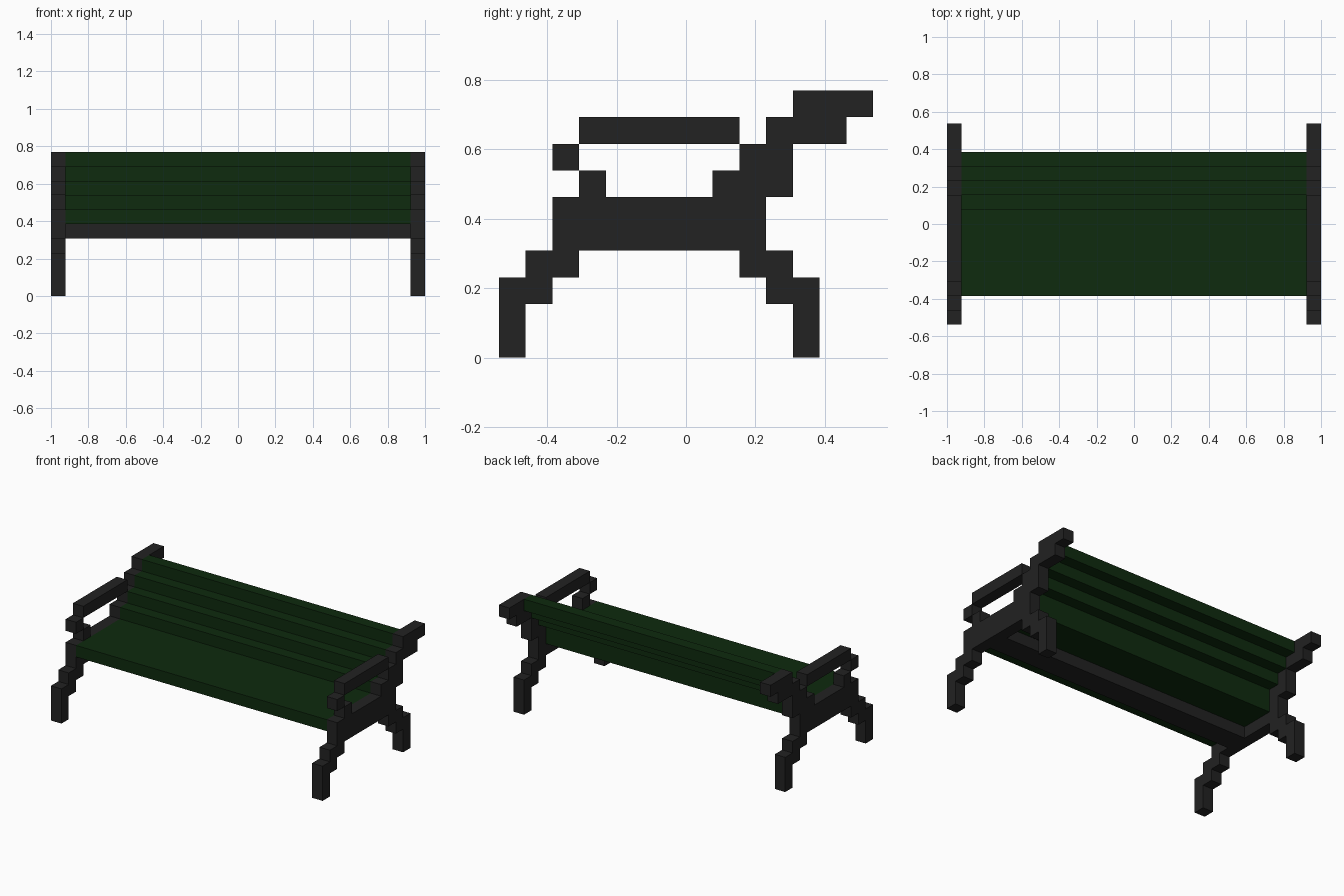
import bpy, bmesh

if "Cube" in bpy.data.objects:
    bpy.data.objects.remove(bpy.data.objects["Cube"])

U = 1 / 13  # the bench is laid out on a block grid, 26 blocks long


def material(name, color):
    m = bpy.data.materials.new(name)
    m.diffuse_color = (*color, 1)
    m.use_nodes = True
    m.node_tree.nodes["Principled BSDF"].inputs["Base Color"].default_value = m.diffuse_color
    return m


iron = material("dark iron", (0.016, 0.016, 0.016))
green = material("dark green paint", (0.0044, 0.0235, 0.0044))


def stepped(name, mat, rows, x0, x1, mirror=False):
    """Extrude a stepped y/z profile, rows = (y0, y1, z0, z1) from bottom to top."""
    pts = []
    for y0, y1, z0, z1 in rows:
        pts += [(y0, z0), (y0, z1)]
    for y0, y1, z0, z1 in reversed(rows):
        pts += [(y1, z1), (y1, z0)]
    bm = bmesh.new()
    face = bm.faces.new([bm.verts.new((x0 * U, y * U, z * U)) for y, z in pts])
    new = bmesh.ops.extrude_face_region(bm, geom=[face])["geom"]
    verts = [v for v in new if isinstance(v, bmesh.types.BMVert)]
    bmesh.ops.translate(bm, verts=verts, vec=((x1 - x0) * U, 0, 0))
    bmesh.ops.recalc_face_normals(bm, faces=bm.faces)
    mesh = bpy.data.meshes.new(name)
    bm.to_mesh(mesh)
    bm.free()
    mesh.materials.append(mat)
    ob = bpy.data.objects.new(name, mesh)
    bpy.context.collection.objects.link(ob)
    if mirror:
        ob.modifiers.new("Mirror", 'MIRROR')
    return ob


# Iron end frames, mirrored to both ends
END_PARTS = {
    "front_legs": [(-7, -6, 0, 2), (-7, -5, 2, 3), (-6, -4, 3, 4)],
    "back_legs": [(4, 5, 0, 2), (3, 5, 2, 3), (2, 4, 3, 4)],
    "side_rails": [(-5, 3, 4, 6)],
    "back_supports": [(1, 4, 6, 7), (2, 4, 7, 8), (3, 6, 8, 9), (4, 7, 9, 10)],
    "arm_posts": [(-4, -3, 6, 7)],
    "arm_curls": [(-5, -4, 7, 8)],
    "armrests": [(-4, 2, 8, 9)],
}
for name, rows in END_PARTS.items():
    stepped(name, iron, rows, 12, 13, mirror=True)

# Iron beam under the seat
stepped("seat_beam", iron, [(-3, -1, 4, 5)], -12, 12)

# Green seat and the slats stepping back above it
stepped("seat", green, [(-5, 2, 5, 6)], -12, 12)
for i in range(4):
    stepped(f"back_slat_{i + 1}", green, [(1 + i, 2 + i, 6 + i, 7 + i)], -12, 12)
